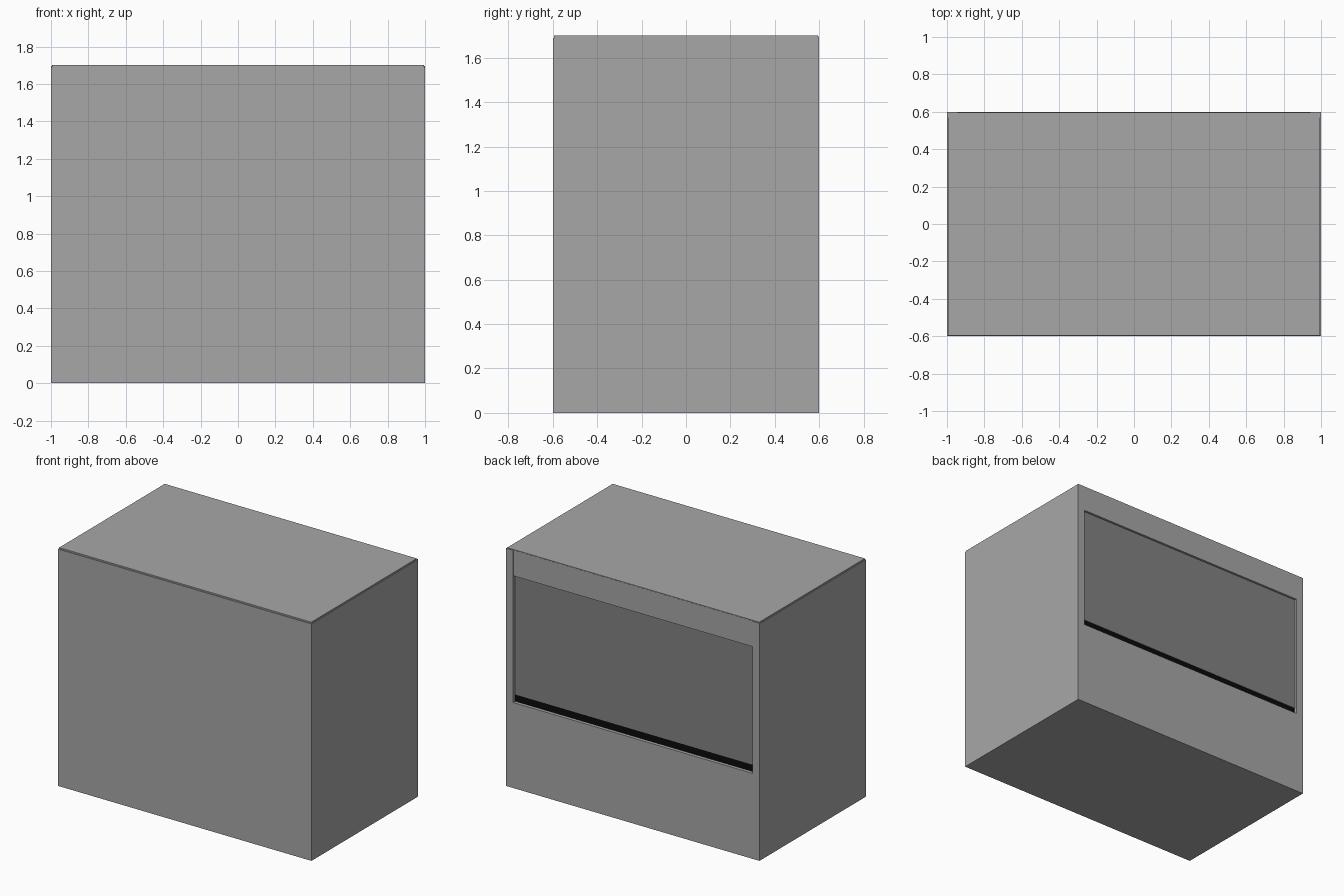
import bpy, bmesh

if "Cube" in bpy.data.objects:
    bpy.data.objects.remove(bpy.data.objects["Cube"])


def material(name, value):
    m = bpy.data.materials.new(name)
    m.diffuse_color = (value, value, value, 1)
    m.use_nodes = True
    m.node_tree.nodes["Principled BSDF"].inputs["Base Color"].default_value = m.diffuse_color
    return m


GREY = material("mid grey", 0.39)
DARK = material("dark grey", 0.225)
BLACK = material("black", 0.003)


def box(name, x, y, z, mat):
    """Box from (min, max) ranges along each axis."""
    bm = bmesh.new()
    bmesh.ops.create_cube(bm, size=1)
    for v in bm.verts:
        v.co = [r[0] if c < 0 else r[1] for c, r in zip(v.co, (x, y, z))]
    me = bpy.data.meshes.new(name)
    bm.to_mesh(me)
    bm.free()
    me.materials.append(mat)
    ob = bpy.data.objects.new(name, me)
    bpy.context.collection.objects.link(ob)
    return ob


# Main cabinet and its slightly inset lid
box("cabinet_body", (-1, 1), (-0.6, 0.57), (0, 1.69), GREY)
box("top_lid", (-0.995, 0.995), (-0.595, 0.595), (1.68, 1.70), GREY)

# Raised frame around the back opening
box("back_lower_panel", (-1, 1), (0.57, 0.60), (0, 0.61), GREY)
box("back_header", (-0.945, 0.945), (0.57, 0.596), (1.512, 1.695), GREY)
for side, label in ((-1, "left"), (1, "right")):
    box("back_post_" + label, sorted((side * 0.945, side)),
        (0.57, 0.60), (0.61, 1.695), GREY)

# Recessed dark panel with a black gap beneath it
box("recessed_panel", (-0.945, 0.945), (0.57, 0.58), (0.66, 1.512), DARK)
box("dark_gap", (-0.945, 0.945), (0.57, 0.577), (0.61, 0.66), BLACK)
